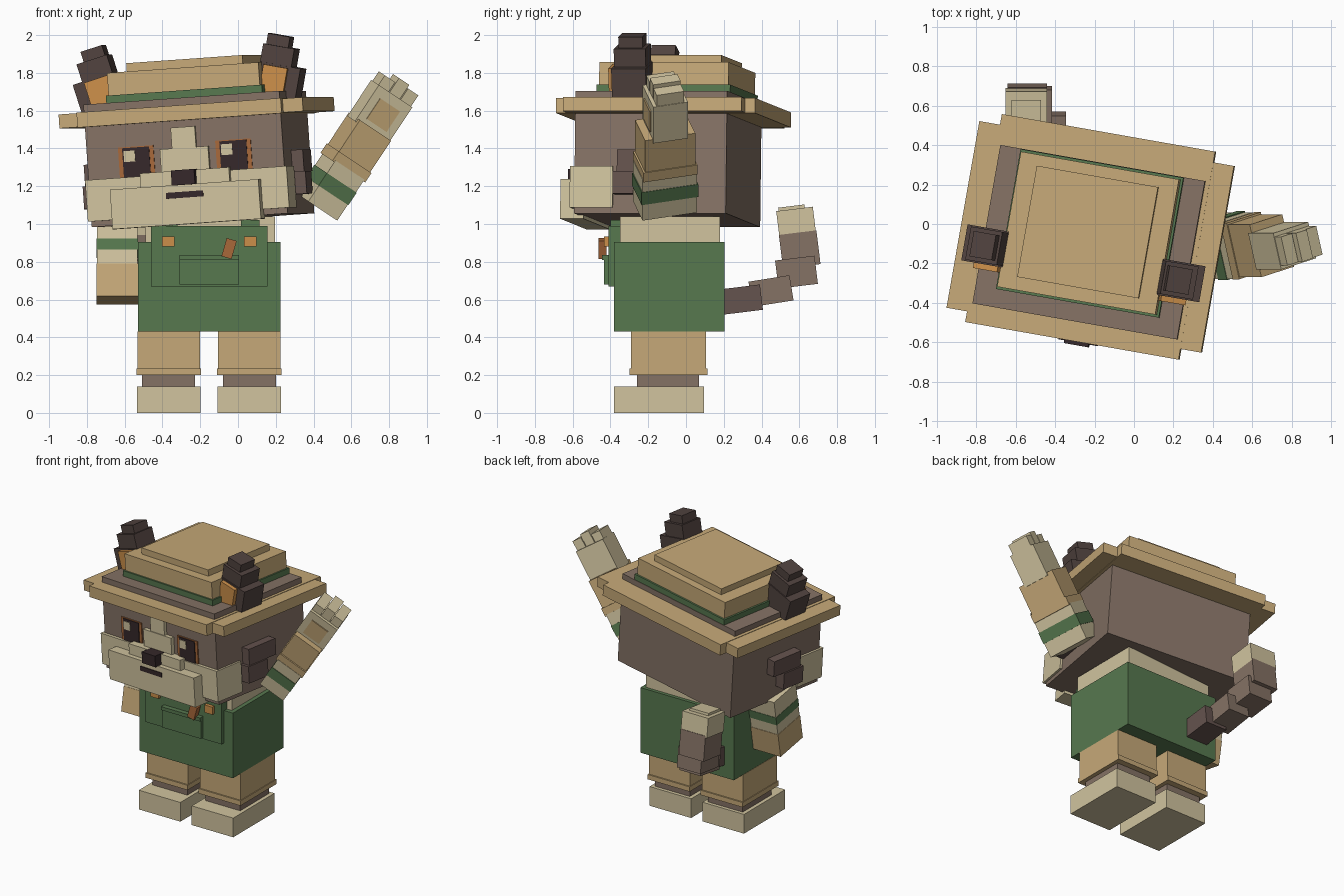
import bpy
from math import radians
from mathutils import Matrix, Vector

if "Cube" in bpy.data.objects:
    bpy.data.objects.remove(bpy.data.objects["Cube"])


def material(name, hexcode):
    def lin(c):
        return c / 12.92 if c <= 0.04045 else ((c + 0.055) / 1.055) ** 2.4
    rgb = [lin(int(hexcode[i:i + 2], 16) / 255) for i in (0, 2, 4)] + [1]
    m = bpy.data.materials.new(name)
    m.use_nodes = True
    m.diffuse_color = rgb
    bsdf = m.node_tree.nodes["Principled BSDF"]
    bsdf.inputs["Base Color"].default_value = rgb
    bsdf.inputs["Roughness"].default_value = 0.9
    return m


TAN = material("tan", "C6A978")
CREAM = material("cream", "D1C49F")
BROWN = material("fur brown", "857265")
UMBER = material("dark tuft brown", "65534E")
DARK = material("ear brown", "51433F")
GREEN = material("overall green", "57784F")
ORANGE = material("orange", "CC8F4A")
RUST = material("rust", "A8683A")
BLACK = material("nose black", "35282A")


def box(name, mat, x, y, z, frame=Matrix(), rot=(0, 0, 0)):
    """Box from three (low, high) ranges, turned about its centre, inside a frame."""
    centre = Vector([(a + b) / 2 for a, b in (x, y, z)])
    size = [b - a for a, b in (x, y, z)]
    bpy.ops.mesh.primitive_cube_add(size=1)
    ob = bpy.context.object
    ob.name = ob.data.name = name
    ob.data.transform(Matrix.Diagonal((*size, 1)))
    turn = Matrix.Identity(4)
    for angle, axis in zip(rot, "XYZ"):
        turn = Matrix.Rotation(radians(angle), 4, axis) @ turn
    ob.matrix_world = frame @ Matrix.Translation(centre) @ turn
    ob.data.materials.append(mat)
    return ob


def span(c, w):
    return (c - w / 2, c + w / 2)


def frame(loc, ry=0, rz=0, rx=0, twist=0):
    return (Matrix.Translation(loc) @ Matrix.Rotation(radians(rz), 4, "Z")
            @ Matrix.Rotation(radians(ry), 4, "Y") @ Matrix.Rotation(radians(rx), 4, "X")
            @ Matrix.Rotation(radians(twist), 4, "Z"))


# Legs
for side, cx in (("left", 0.06), ("right", -0.367)):
    box(side + "_foot", CREAM, span(cx, 0.335), (-0.38, 0.095), (0, 0.14))
    box(side + "_ankle", BROWN, span(cx, 0.28), (-0.26, 0.07), (0.14, 0.2))
    box(side + "_cuff", TAN, span(cx, 0.34), (-0.3, 0.115), (0.2, 0.235))
    box(side + "_leg", TAN, span(cx, 0.33), (-0.29, 0.105), (0.22, 0.43))

# Body and overalls
box("overalls", GREEN, (-0.53, 0.225), (-0.38, 0.205), (0.43, 0.905))
box("shirt_collar", CREAM, (-0.49, 0.195), (-0.35, 0.18), (0.9, 1.04))
box("bib", GREEN, (-0.46, 0.155), (-0.41, -0.34), (0.67, 0.99))
for sx in (-0.37, 0.065):
    box("strap", GREEN, span(sx, 0.1), (-0.4, -0.34), (0.9, 1.02))
    box("button", ORANGE, span(sx, 0.065), (-0.435, -0.4), (0.88, 0.935))
box("pocket", GREEN, (-0.31, 0.005), (-0.435, -0.4), (0.68, 0.82))
box("pocket_flap", GREEN, (-0.31, 0.005), (-0.445, -0.4), (0.81, 0.835))
box("pocket_tool", RUST, span(-0.047, 0.055), (-0.462, -0.42), (0.82, 0.92), rot=(0, 16, 0))

# Head: turned and tilted frame with its origin under the chin
H = frame((-0.185, -0.1, 1.02), ry=-4, rz=-10)
box("head", BROWN, span(0, 1.055), span(0, 0.815), (0, 0.65), H)
box("cheeks", CREAM, span(0, 1.085), (-0.43, -0.2), (0.03, 0.25), H)
box("muzzle", CREAM, span(0, 0.8), (-0.505, -0.38), (-0.02, 0.19), H)
box("snout_top", CREAM, span(0, 0.48), (-0.47, -0.38), (0.17, 0.265), H)
box("blaze_low", CREAM, span(0, 0.26), (-0.435, -0.38), (0.25, 0.385), H)
box("blaze_high", CREAM, span(0, 0.13), (-0.43, -0.38), (0.38, 0.495), H)
box("nose", BLACK, span(0, 0.125), (-0.525, -0.44), (0.188, 0.268), H)
box("mouth", BLACK, span(0, 0.2), (-0.511, -0.504), (0.12, 0.152), H)

# Eyes, cheek tufts and ears
for side, s in (("left", 1), ("right", -1)):
    ex = s * 0.262
    box(side + "_eye_rim", RUST, span(ex, 0.19), (-0.415, -0.407), span(0.31, 0.2), H)
    box(side + "_eye", BLACK, span(ex, 0.145), (-0.42, -0.412), span(0.31, 0.19), H)
    box(side + "_eye_glint", CREAM, span(ex - 0.035, 0.06), (-0.424, -0.417),
        span(0.36, 0.058), H)
    box(side + "_upper_tuft", UMBER, span(s * 0.54, 0.1), (-0.17, 0.08), (0.22, 0.335), H)
    box(side + "_lower_tuft", UMBER, span(s * 0.54, 0.12), (-0.19, -0.01), (0.1, 0.22), H)
    lean = (0, s * 14, 0)
    for part, ox, w, d, z in (("base", 0.485, 0.22, 0.185, (0.61, 0.79)),
                              ("middle", 0.49, 0.17, 0.17, (0.77, 0.89)),
                              ("tip", 0.497, 0.12, 0.13, (0.87, 0.948))):
        box(f"{side}_ear_{part}", DARK, span(s * ox, w), span(-0.11, d), z, H, lean)
    box(side + "_ear_inner", ORANGE, span(s * 0.465, 0.13), (-0.23, -0.19),
        (0.62, 0.785), H, lean)

# Hat: cross-shaped brim, band and stepped crown
box("brim_deep", TAN, span(0, 1.1), span(0.028, 1.07), (0.53, 0.61), H)
box("brim_wide", TAN, span(0, 1.313), span(0.028, 0.96), (0.533, 0.607), H)
box("hat_band", GREEN, span(0, 0.84), span(0.045, 0.72), (0.64, 0.69), H)
box("crown", TAN, span(0, 0.815), span(0.045, 0.695), (0.65, 0.81), H)
box("crown_top", TAN, span(0, 0.625), span(0.05, 0.572), (0.8, 0.855), H)

# Lowered right arm, swung slightly forward
R = frame((-0.64, -0.08, 0.98), rx=-10)
for part, mat, w, z in (("shoulder", CREAM, 0.215, (-0.08, 0.04)),
                        ("sleeve_band", GREEN, 0.22, (-0.14, -0.08)),
                        ("sleeve_end", CREAM, 0.215, (-0.215, -0.14)),
                        ("forearm", TAN, 0.22, (-0.39, -0.215))):
    box("right_" + part, mat, span(0, w), span(0, w + 0.04), z, R)

# Raised left arm, waving outward
L = frame((0.45, -0.11, 1.14), ry=33.5, twist=15)
for part, mat, w, d, z in (("shoulder", CREAM, 0.19, 0.3, (-0.06, 0.04)),
                           ("sleeve_band", GREEN, 0.195, 0.31, (0.04, 0.12)),
                           ("sleeve_end", CREAM, 0.19, 0.3, (0.12, 0.2)),
                           ("cuff", TAN, 0.215, 0.295, (0.19, 0.25)),
                           ("forearm", TAN, 0.205, 0.275, (0.24, 0.45)),
                           ("hand", CREAM, 0.22, 0.19, (0.43, 0.66))):
    box("left_" + part, mat, span(0, w), span(0, d), z, L)
box("palm_pad", TAN, span(0, 0.13), (-0.102, -0.094), span(0.54, 0.13), L)
for fx, top in ((-0.073, 0.72), (0, 0.75), (0.073, 0.73)):
    box("finger", CREAM, span(fx, 0.068), span(0, 0.15), (0.64, top), L)

# Tail: stepped segments curling up
for part, mat, cx, w, cy, d, cz, h, tilt in (
        ("base", UMBER, -0.37, 0.17, 0.295, 0.21, 0.6, 0.135, 7),
        ("low", BROWN, -0.43, 0.17, 0.45, 0.22, 0.645, 0.135, 9),
        ("bend", BROWN, -0.51, 0.19, 0.585, 0.21, 0.745, 0.15, 7),
        ("high", BROWN, -0.54, 0.2, 0.602, 0.2, 0.865, 0.18, 7),
        ("tip", CREAM, -0.545, 0.21, 0.583, 0.195, 1.01, 0.14, 7),
        ("cap", CREAM, -0.545, 0.15, 0.56, 0.14, 1.075, 0.04, 7)):
    box("tail_" + part, mat, span(cx, w), span(cy, d), span(cz, h), rot=(tilt, 0, 0))
